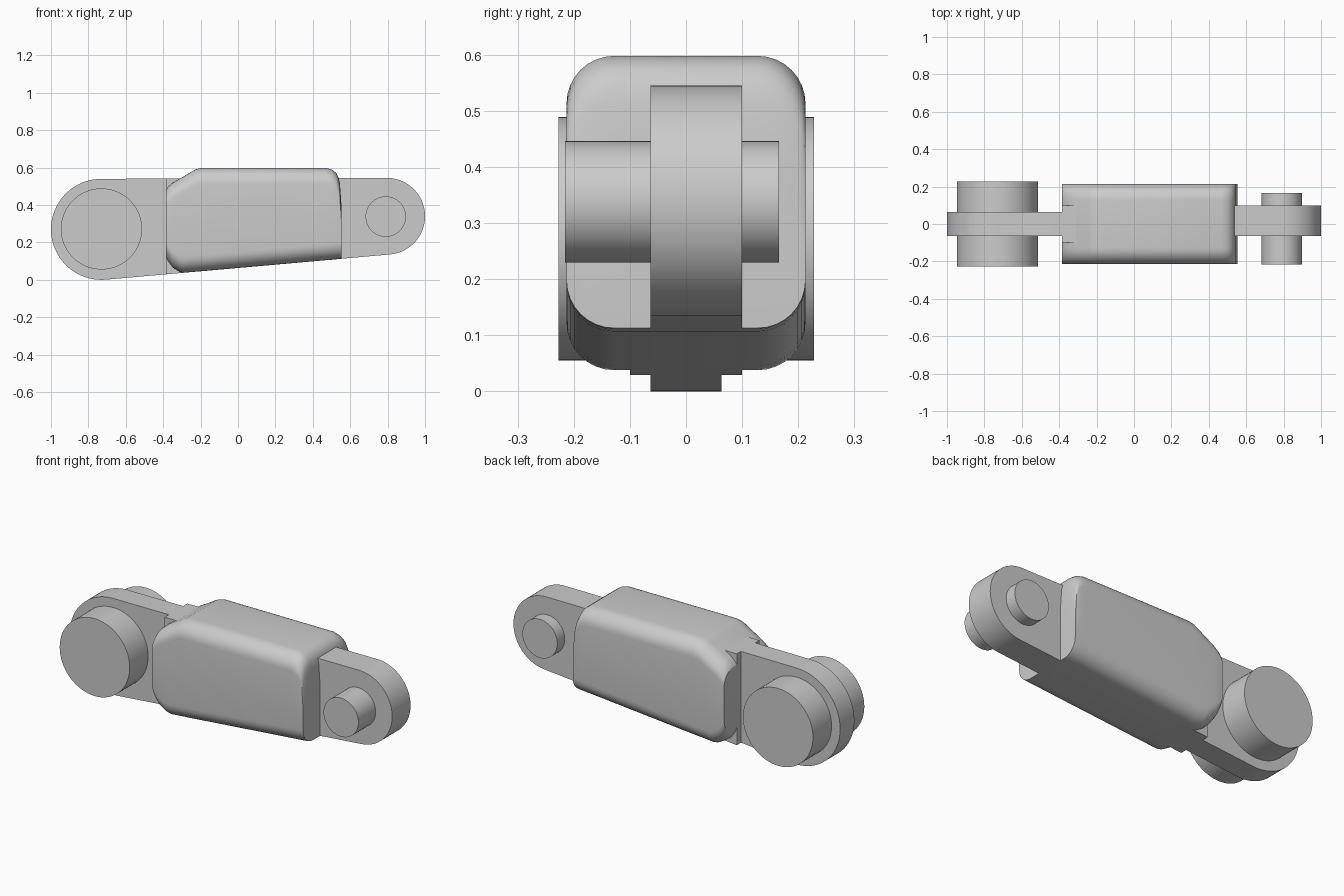
import bpy, bmesh
from math import sin, cos, pi, acos, atan2, hypot, radians

if "Cube" in bpy.data.objects:
    bpy.data.objects.remove(bpy.data.objects["Cube"])

BIG = (-0.73, 0.27, 0.27)     # x, z, radius of the large eye
SMALL = (0.795, 0.34, 0.205)  # x, z, radius of the small eye
X_LEFT, X_RIGHT = -0.385, 0.53


def finish(name, bm):
    bmesh.ops.recalc_face_normals(bm, faces=bm.faces)
    me = bpy.data.meshes.new(name)
    bm.to_mesh(me)
    bm.free()
    ob = bpy.data.objects.new(name, me)
    bpy.context.collection.objects.link(ob)
    bpy.ops.object.select_all(action='DESELECT')
    bpy.context.view_layer.objects.active = ob
    ob.select_set(True)
    bpy.ops.object.shade_smooth_by_angle(angle=radians(30))
    return ob


def loft(name, rings):
    bm = bmesh.new()
    loops = [[bm.verts.new(p) for p in ring] for ring in rings]
    n = len(loops[0])
    for a, b in zip(loops, loops[1:]):
        for i in range(n):
            j = (i + 1) % n
            bm.faces.new((a[i], a[j], b[j], b[i]))
    bm.faces.new(loops[0])
    bm.faces.new(loops[-1])
    return finish(name, bm)


def slab(name, outline, y0, y1):
    return loft(name, [[(x, y, z) for x, z in outline] for y in (y0, y1)])


def arc(x, z, r, a0, a1, n):
    return [(x + r * cos(a0 + (a1 - a0) * i / n), z + r * sin(a0 + (a1 - a0) * i / n))
            for i in range(n + 1)]


def pin(name, x, z, r, y0, y1):
    return slab(name, arc(x, z, r, 0, 2 * pi, 64)[:-1], y0, y1)


# Tangent lines joining the two eyes
dx, dz = SMALL[0] - BIG[0], SMALL[1] - BIG[1]
lean = atan2(dz, dx)
spread = acos((BIG[2] - SMALL[2]) / hypot(dx, dz))
top, bottom = lean + spread, lean - spread


def edge_z(x, a):
    px, pz = BIG[0] + BIG[2] * cos(a), BIG[1] + BIG[2] * sin(a)
    return pz - (x - px) * cos(a) / sin(a)


def cut(x):
    return [(x, edge_z(x, bottom)), (x, edge_z(x, top))]


# Flat link in three thicknesses
slab("large_eye_plate", arc(*BIG, top, bottom + 2 * pi, 40) + cut(X_LEFT), -0.063, 0.063)
slab("middle_plate", cut(X_LEFT) + cut(X_RIGHT)[::-1], -0.1, 0.1)
slab("small_eye_plate", arc(*SMALL, bottom, top, 40) + cut(X_RIGHT)[::-1], -0.063, 0.1)

# Pins
pin("large_pin", -0.73, 0.272, 0.217, -0.227, 0.228)
pin("small_pin", 0.79, 0.338, 0.108, -0.216, 0.166)


# Rounded housing around the middle of the link
def section(x, z0, z1, hw=0.213, r=0.085):
    pts = []
    for k, (sy, z) in enumerate(((1, z1 - r), (-1, z1 - r), (-1, z0 + r), (1, z0 + r))):
        for y, zz in arc(sy * (hw - r), z, r, k * pi / 2, (k + 1) * pi / 2, 8):
            pts.append((x, y, zz))
    return pts


stations = [(-0.385, 0.125, 0.48), (-0.375, 0.10, 0.497), (-0.35, 0.066, 0.518),
            (-0.31, 0.042, 0.542), (-0.29, 0.038, 0.553), (-0.245, 0.042, 0.58),
            (-0.225, 0.044, 0.591), (-0.195, 0.046, 0.598), (0.47, 0.105, 0.598),
            (0.5, 0.107, 0.59), (0.525, 0.11, 0.572), (0.538, 0.111, 0.545),
            (0.545, 0.112, 0.515), (0.553, 0.113, 0.40)]
loft("housing", [section(*s) for s in stations])
